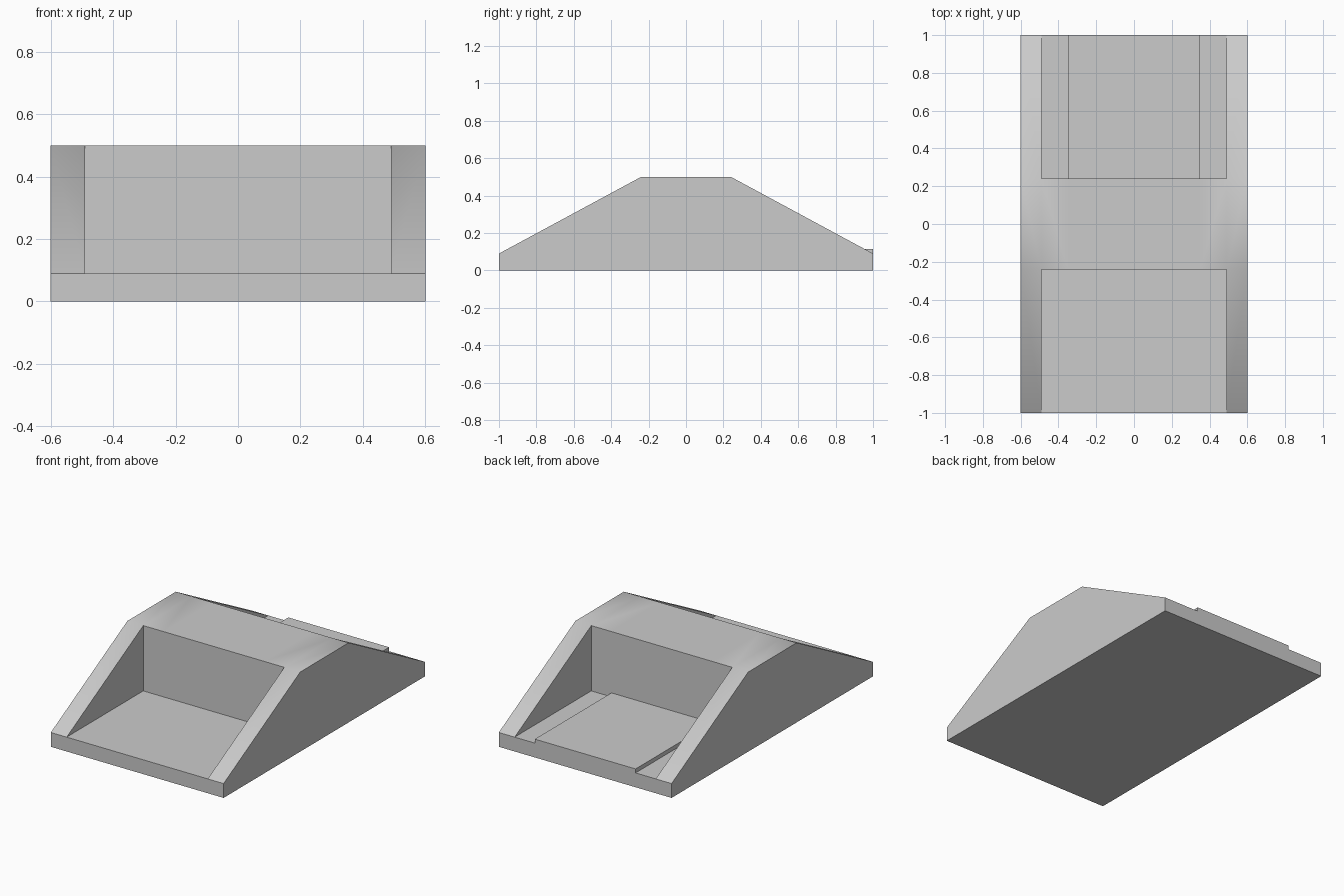
import bpy
import bmesh

cube = bpy.data.objects.get("Cube")
if cube:
    bpy.data.objects.remove(cube)

# Main dimensions
W, POCKET, PLATE = 0.6, 0.49, 0.35      # half widths
L, CREST = 1.0, 0.24                    # half lengths
LIP, STEP, TOP = 0.09, 0.115, 0.5       # heights

# Side-on (y, z) profiles, front to back
front_low, front_lip = (-L, 0), (-L, LIP)
back_low, back_lip = (L, 0), (L, LIP)
front_crest, back_crest = (-CREST, TOP), (CREST, TOP)
front_foot, back_foot = (-CREST, LIP), (CREST, LIP)
plate_in, plate_out = (CREST, STEP), (L, STEP)

rail = [front_low, front_lip, front_crest, back_crest, back_lip, back_low]
pocket = [front_low, front_lip, front_foot, front_crest, back_crest,
          plate_in, back_foot, back_lip, back_low]
plate = [front_low, front_lip, front_foot, front_crest, back_crest,
         plate_in, plate_out, back_lip, back_low]

bm = bmesh.new()


def face(points):
    bm.faces.new([bm.verts.new(p) for p in points])


def strip(profile, x0, x1):
    """Skin of one slice of the block between two x positions."""
    for a, b in zip(profile, profile[1:] + profile[:1]):
        face([(x0, *a), (x1, *a), (x1, *b), (x0, *b)])


def panel(profile, x):
    """Flat wall standing across x."""
    face([(x, *p) for p in profile])


# Slices across the block: side rails, open pockets, raised plate
for s in (-1, 1):
    strip(rail, s * POCKET, s * W)
    strip(pocket, s * PLATE, s * POCKET)
    panel(rail, s * W)
    panel([front_lip, front_foot, front_crest], s * POCKET)
    panel([back_lip, back_foot, plate_in, back_crest], s * POCKET)
    panel([back_foot, back_lip, plate_out, plate_in], s * PLATE)
strip(plate, -PLATE, PLATE)

bmesh.ops.remove_doubles(bm, verts=bm.verts, dist=0.0001)
bmesh.ops.recalc_face_normals(bm, faces=bm.faces)

mesh = bpy.data.meshes.new("ramp_block")
bm.to_mesh(mesh)
bm.free()
block = bpy.data.objects.new("ramp_block", mesh)
bpy.context.collection.objects.link(block)

# Plain grey finish
grey = bpy.data.materials.new("light_grey")
grey.use_nodes = True
colour = (0.6, 0.6, 0.6, 1)
grey.diffuse_color = colour
grey.node_tree.nodes["Principled BSDF"].inputs["Base Color"].default_value = colour
mesh.materials.append(grey)

# Soft crest, crisp corners
bpy.ops.object.select_all(action='DESELECT')
block.select_set(True)
bpy.context.view_layer.objects.active = block
bpy.ops.object.shade_smooth_by_angle(angle=0.5236)
